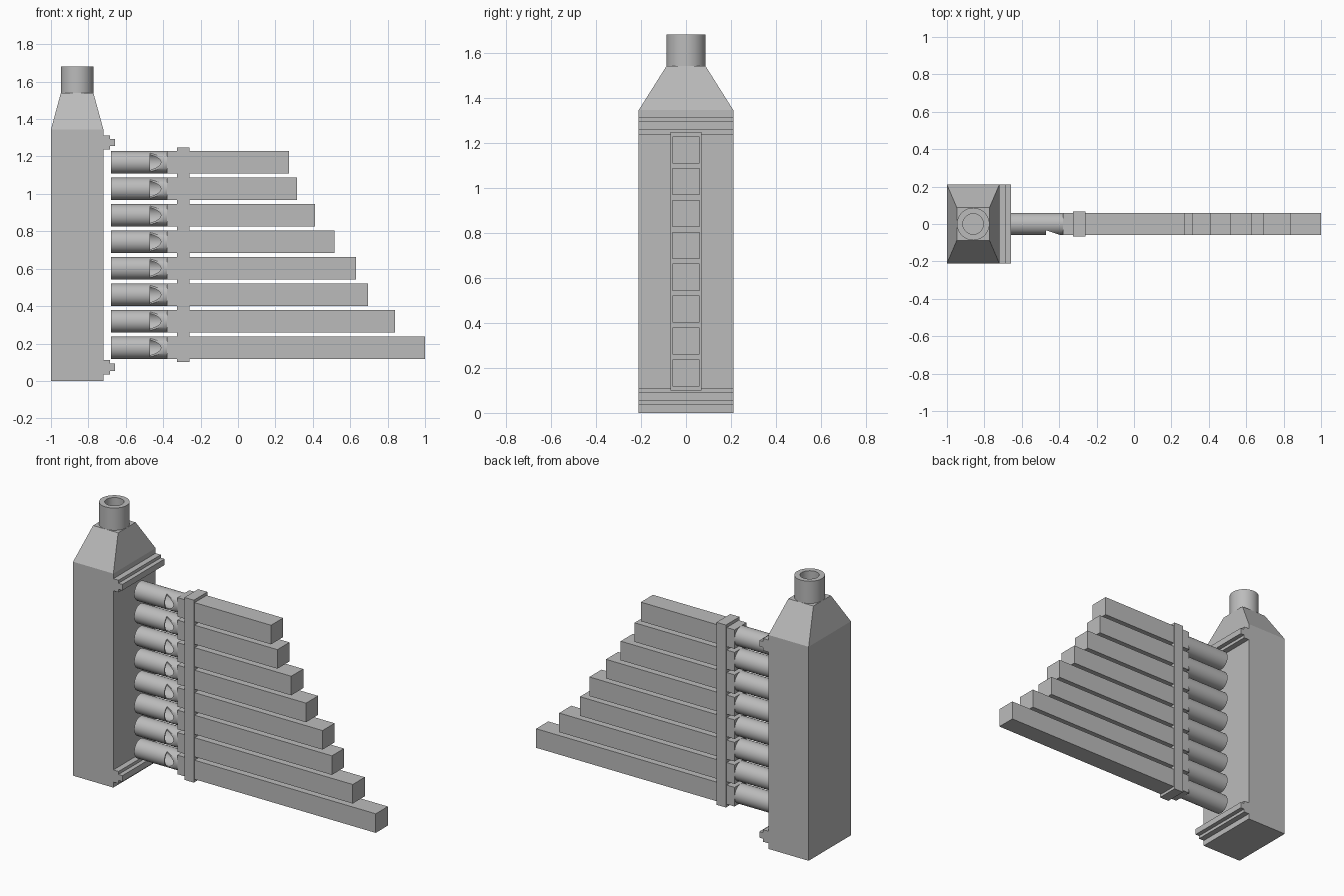
import bpy, bmesh, math
from mathutils import Matrix, Vector

cube = bpy.data.objects.get("Cube")
if cube:
    bpy.data.objects.remove(cube, do_unlink=True)

grey = bpy.data.materials.new("plain grey")
grey.use_nodes = True
colour = (0.5, 0.5, 0.5, 1)
grey.diffuse_color = colour
grey.node_tree.nodes["Principled BSDF"].inputs["Base Color"].default_value = colour


def add(name, bm):
    bmesh.ops.recalc_face_normals(bm, faces=bm.faces)
    mesh = bpy.data.meshes.new(name)
    bm.to_mesh(mesh)
    bm.free()
    mesh.materials.append(grey)
    obj = bpy.data.objects.new(name, mesh)
    bpy.context.collection.objects.link(obj)
    return obj


def smooth(obj):
    bpy.ops.object.select_all(action='DESELECT')
    obj.select_set(True)
    bpy.context.view_layer.objects.active = obj
    bpy.ops.object.shade_smooth_by_angle(angle=math.radians(35))


def box(name, x0, x1, half_y, z0, z1):
    bm = bmesh.new()
    bmesh.ops.create_cube(bm, size=1)
    bmesh.ops.scale(bm, vec=(x1 - x0, 2 * half_y, z1 - z0), verts=bm.verts)
    bmesh.ops.translate(bm, vec=((x0 + x1) / 2, 0, (z0 + z1) / 2), verts=bm.verts)
    return add(name, bm)


def prism(name, points, offset):
    """Extrude a flat outline along the offset."""
    bm = bmesh.new()
    face = bm.faces.new([bm.verts.new(p) for p in points])
    extruded = bmesh.ops.extrude_face_region(bm, geom=[face])["geom"]
    verts = [v for v in extruded if isinstance(v, bmesh.types.BMVert)]
    bmesh.ops.translate(bm, vec=offset, verts=verts)
    return add(name, bm)


def lathe(name, profile, matrix, steps=48):
    """Spin a closed (radius, height) outline about z, then place it."""
    bm = bmesh.new()
    verts = [bm.verts.new((r, 0, h)) for r, h in profile]
    edges = [bm.edges.new((a, b)) for a, b in zip(verts, verts[1:] + verts[:1])]
    bmesh.ops.spin(bm, geom=verts + edges, axis=(0, 0, 1), cent=(0, 0, 0),
                   angle=math.tau, steps=steps)
    bmesh.ops.remove_doubles(bm, verts=bm.verts, dist=1e-5)
    bmesh.ops.transform(bm, matrix=matrix, verts=bm.verts)
    return add(name, bm)


# Air chest with tapered shoulders
bm = bmesh.new()
rings = [(0.14, 0.21, 0), (0.14, 0.21, 1.345), (0.087, 0.087, 1.54)]
loops = [[bm.verts.new((-0.86 + sx * hx, sy * hy, z))
          for sx, sy in ((-1, -1), (1, -1), (1, 1), (-1, 1))] for hx, hy, z in rings]
for low, high in zip(loops, loops[1:]):
    for i in range(4):
        j = (i + 1) % 4
        bm.faces.new((low[i], low[j], high[j], high[i]))
bm.faces.new(loops[0])
bm.faces.new(loops[-1])
add("air_chest", bm)

# Hollow neck
smooth(lathe("neck", [(0.055, 0), (0.087, 0), (0.087, 0.14), (0.055, 0.14)],
             Matrix.Translation((-0.86, 0, 1.54))))

# Stepped rails above and below the pipes
for name, z in (("upper_rail", 1.275), ("lower_rail", 0.073)):
    upper = [(-0.72, 0.038), (-0.684, 0.038), (-0.684, 0.019), (-0.657, 0.019)]
    outline = upper + [(x, -h) for x, h in reversed(upper)]
    prism(name, [(x, -0.21, z + h) for x, h in outline], (0, 0.42, 0))

# Round mouthpiece tube with a slanted opening on the front
along_x = Matrix.Translation((-0.68, 0, 0)) @ Matrix.Rotation(math.pi / 2, 4, 'Y')
tube = lathe("mouthpiece", [(0.053, 0), (0.06, 0), (0.06, 0.3), (0.053, 0.3)], along_x)
cutter = prism("mouth_cutter", [(-0.47, -0.034, -0.1), (-0.388, -0.061, -0.1),
                                (-0.388, -0.1, -0.1), (-0.47, -0.1, -0.1)], (0, 0, 0.2))
cutter.hide_render = True
cut = tube.modifiers.new("mouth", 'BOOLEAN')
cut.operation = 'DIFFERENCE'
cut.solver = 'EXACT'
cut.object = cutter
bpy.context.view_layer.objects.active = tube
bpy.ops.object.modifier_apply(modifier=cut.name)
bpy.data.objects.remove(cutter, do_unlink=True)
smooth(tube)

# Row of pipes, longest at the bottom
ends = [1.0, 0.84, 0.695, 0.63, 0.515, 0.412, 0.316, 0.272]
for i, end in enumerate(ends):
    z = 0.178 + 0.1415 * i
    mouth = tube if i == 0 else tube.copy()
    if i:
        bpy.context.collection.objects.link(mouth)
    mouth.name = f"mouthpiece_{i + 1}"
    mouth.location = Vector((0, 0, z))
    box(f"pipe_{i + 1}", -0.38, end, 0.06, z - 0.06, z + 0.06)

# Upright bar holding the pipes together
box("clamp_bar", -0.325, -0.26, 0.068, 0.1, 1.247)
